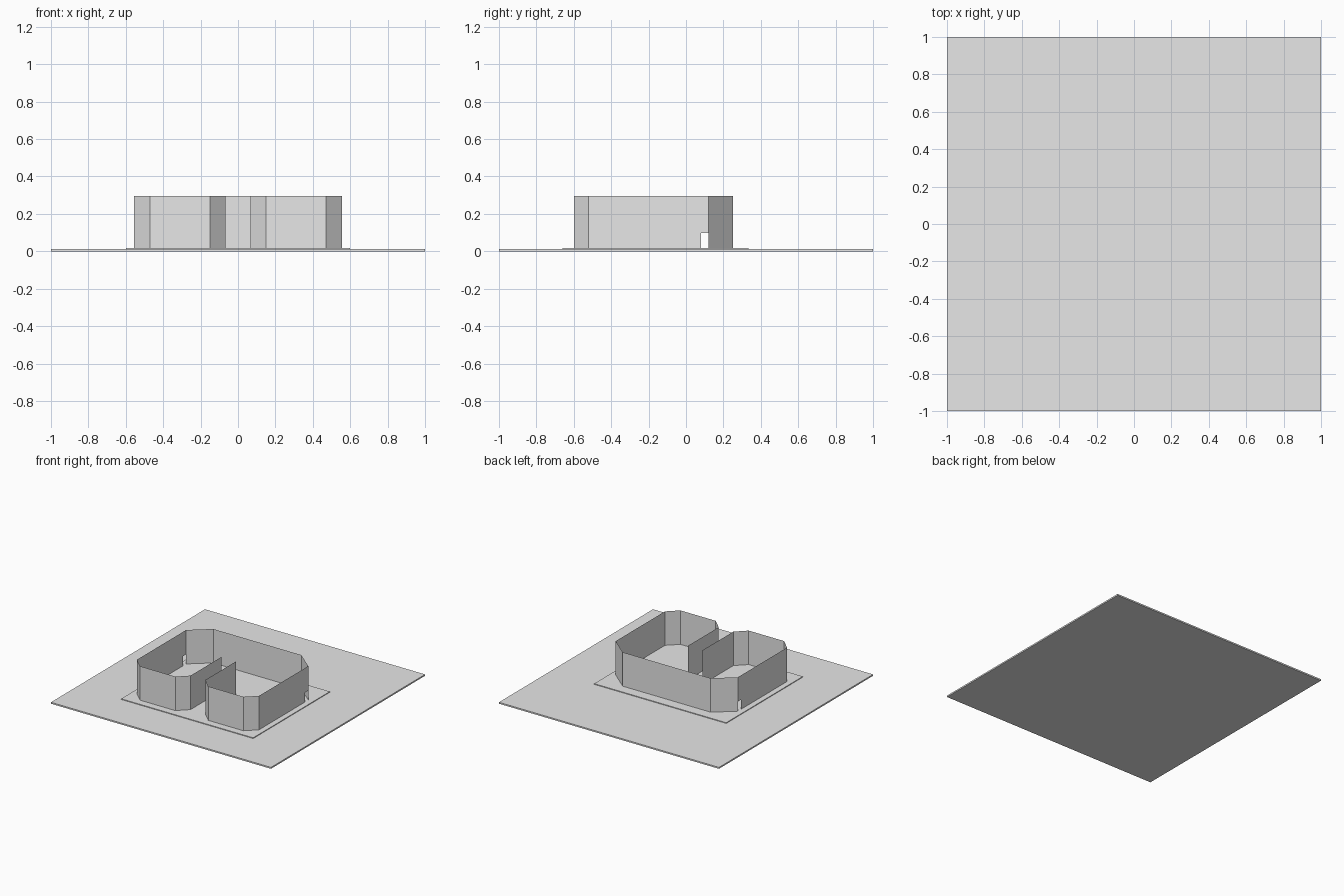
import bpy, bmesh

cube = bpy.data.objects.get("Cube")
if cube:
    bpy.data.objects.remove(cube)

GREY = (0.8, 0.8, 0.8, 1)
grey = bpy.data.materials.new("plain grey")
grey.use_nodes = True
grey.diffuse_color = GREY
grey.node_tree.nodes["Principled BSDF"].inputs["Base Color"].default_value = GREY

BASE_TOP, FLOOR_TOP, WALL_TOP = 0.012, 0.018, 0.297
NOTCH_Y, NOTCH_TOP = 0.08, 0.097


def make_object(name, bm):
    mesh = bpy.data.meshes.new(name)
    bm.to_mesh(mesh)
    bm.free()
    mesh.materials.append(grey)
    obj = bpy.data.objects.new(name, mesh)
    bpy.context.collection.objects.link(obj)
    return obj


def slab(name, x0, x1, y0, y1, z0, z1):
    bm = bmesh.new()
    bmesh.ops.create_cube(bm, size=1)
    for v in bm.verts:
        v.co = (x1 if v.co.x > 0 else x0,
                y1 if v.co.y > 0 else y0,
                z1 if v.co.z > 0 else z0)
    return make_object(name, bm)


# Ground plate and the slightly raised floor
slab("ground_plate", -1, 1, -1, 1, 0, BASE_TOP)
slab("raised_floor", -0.6, 0.6, -0.66, 0.335, BASE_TOP, FLOOR_TOP)

# Thin walls: half of the plan, from the back centre round to the inner passage
plan = [(0, 0.25), (0.4, 0.25), (0.555, 0.12), (0.555, -0.52),
        (0.47, -0.6), (0.15, -0.6), (0.067, -0.52), (0.067, -0.12)]
SIDE = 2  # panel with the low notch at its rear corner

bm = bmesh.new()
for i, (a, b) in enumerate(zip(plan, plan[1:])):
    outline = [(*b, FLOOR_TOP), (*b, WALL_TOP), (*a, WALL_TOP)]
    if i == SIDE:
        outline += [(*a, NOTCH_TOP), (a[0], NOTCH_Y, NOTCH_TOP),
                    (a[0], NOTCH_Y, FLOOR_TOP)]
    else:
        outline.append((*a, FLOOR_TOP))
    bm.faces.new([bm.verts.new(p) for p in outline])
bmesh.ops.remove_doubles(bm, verts=bm.verts, dist=0.0001)
for f in bm.faces:
    f.normal_update()
walls = make_object("thin_walls", bm)

# The other half of the walls
mirror = walls.modifiers.new("Mirror", 'MIRROR')
mirror.use_axis = (True, False, False)
mirror.use_clip = True
